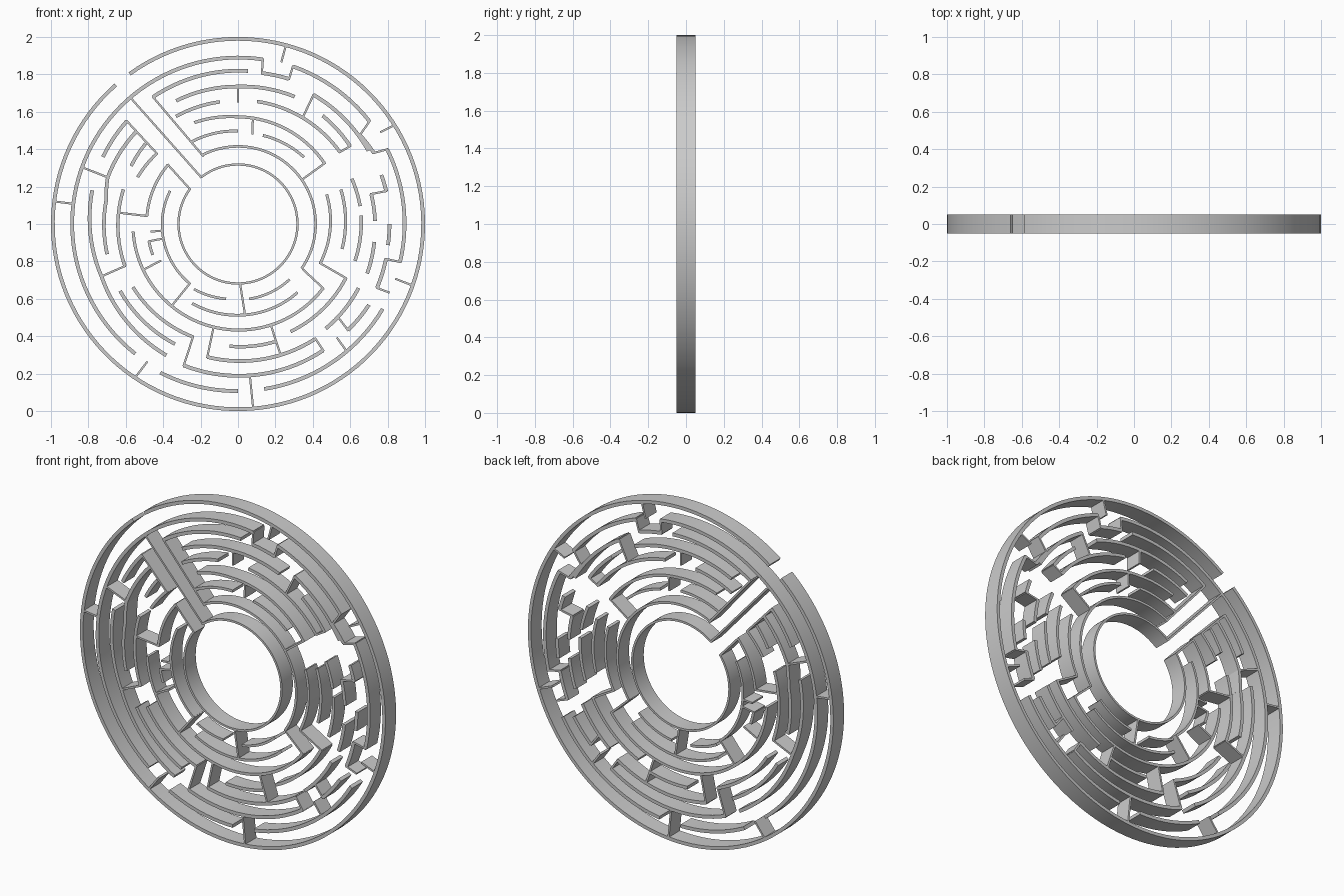
import bpy, bmesh, math

DEPTH = 0.05      # half depth of the disc
WALL = 0.011      # thickness of straight walls


def prism_strip(bm, left, right):
    """Solid strip between two (x, z) edge lines, spanning the disc depth."""
    rows = []
    for (ax, az), (bx, bz) in zip(left, right):
        rows.append([bm.verts.new(p) for p in (
            (ax, -DEPTH, az), (bx, -DEPTH, bz), (bx, DEPTH, bz), (ax, DEPTH, az))])
    for a, b in zip(rows, rows[1:]):
        for i in range(4):
            j = (i + 1) % 4
            bm.faces.new((a[i], a[j], b[j], b[i]))
    bm.faces.new(rows[0][::-1])
    bm.faces.new(rows[-1])


def polar(r, deg):
    a = math.radians(deg)
    return r * math.cos(a), 1 + r * math.sin(a)


def segment(bm, p, q):
    """Arc or straight wall between two polar points (radius, degrees)."""
    (r0, a0), (r1, a1) = p, q
    if abs(math.radians(a1 - a0)) * r0 > abs(r1 - r0):
        n = max(2, math.ceil(abs(a1 - a0) / 3))
        pts = [(r0 + (r1 - r0) * i / n, a0 + (a1 - a0) * i / n) for i in range(n + 1)]
        h = min(0.01, 0.0035 + 0.0085 * r0)
        prism_strip(bm, [polar(r - h, a) for r, a in pts], [polar(r + h, a) for r, a in pts])
    else:
        (x0, z0), (x1, z1) = polar(*p), polar(*q)
        d = math.hypot(x1 - x0, z1 - z0)
        ux, uz = (x1 - x0) / d, (z1 - z0) / d
        e, h = 0.005, WALL / 2
        x0, z0, x1, z1 = x0 - ux * e, z0 - uz * e, x1 + ux * e, z1 + uz * e
        prism_strip(bm, [(x0 - uz * h, z0 + ux * h), (x1 - uz * h, z1 + ux * h)],
                    [(x0 + uz * h, z0 - ux * h), (x1 + uz * h, z1 - ux * h)])


def walls(name, *paths):
    bm = bmesh.new()
    for path in paths:
        for p, q in zip(path, path[1:]):
            segment(bm, p, q)
    bmesh.ops.recalc_face_normals(bm, faces=bm.faces)
    me = bpy.data.meshes.new(name)
    bm.to_mesh(me)
    bm.free()
    ob = bpy.data.objects.new(name, me)
    bpy.context.collection.objects.link(ob)
    bpy.context.view_layer.objects.active = ob
    ob.select_set(True)
    bpy.ops.object.shade_smooth_by_angle(angle=math.radians(30))
    ob.select_set(False)


# Outer rim with its entrance gap and inward stubs
walls("outer_rim",
      [(.99, 131.3), (.99, 485.8)],
      [(.99, 75), (.90, 75)], [(.99, 32.3), (.91, 32.8)], [(.985, -19.4), (.895, -19.2)],
      [(.985, 173), (.89, 173)], [(.985, 236.2), (.885, 236.6)], [(.985, -85.3), (.825, -85.5)])

# Second ring with its notches
walls("second_ring",
      [(.885, 231.6), (.89, 81.4), (.817, 81), (.822, 70.6), (.892, 70.8), (.892, 38),
       (.807, 36.1), (.82, 27.6), (.892, 26.6), (.89, -13.2), (.813, -13.3),
       (.818, -24.7), (.885, -24.4)],
      [(.897, 242.4), (.893, 270)],
      [(.893, -81), (.897, -30.4)], [(.893, -49.5), (.81, -49)])

# Centre ring and the straight corridor leading to it
walls("centre_ring", [(.318, 144), (.318, 488.3)])
walls("corridor",
      [(.885, 130.4), (.32, 128.3)],
      [(.817, 123.8), (.409, 117.2)],
      [(.81, 137.2), (.575, 139)],
      [(.49, 139.8), (.318, 144)])

# Upper left and left passages
walls("left_passages",
      [(.81, 137.2), (.806, 153.6)],
      [(.735, 138), (.74, 160.3), (.716, 170), (.718, 193)], [(.885, 160), (.74, 160.3)],
      [(.655, 139), (.65, 151.5)], [(.575, 139), (.592, 155)],
      [(.80, 167), (.782, 201), (.80, 241.4)],
      [(.782, 201), (.645, 200.4), (.64, 163.2)],
      [(.64, 174.6), (.489, 175), (.49, 139.8)],
      [(.404, 154), (.41, 231)], [(.41, 185), (.465, 185)],
      [(.485, 191), (.485, 200)], [(.56, 205.8), (.46, 205.4)], [(.41, 191), (.485, 191)])

# Lower left and bottom passages
walls("bottom_passages",
      [(.725, 209.6), (.725, 242.3)],
      [(.655, 211), (.65, 248.3), (.81, 249), (.815, 304), (.74, 304), (.73, 257), (.575, 256.7)],
      [(.57, 288), (.735, 288)], [(.655, 266), (.66, 288)],
      [(.562, 184), (.57, 323), (.425, 325)],
      [(.56, 231), (.41, 231)],
      [(.49, 240), (.485, 311)], [(.485, 274.4), (.318, 272)],
      [(.42, 236), (.405, 261)], [(.405, 278.5), (.405, 313)])

# Right passages
walls("right_passages",
      [(.415, 117.2), (.415, -35)],
      [(.50, 18.5), (.487, -25.5), (.645, -26.6), (.64, -64)],
      [(.58, 18.6), (.572, -13.5)],
      [(.655, 21.7), (.66, 8.3)], [(.66, 4), (.656, -17.5)],
      [(.735, -7.5), (.74, -21)],
      [(.81, 18.9), (.812, 12.5), (.73, 12.7), (.733, 1.3)],
      [(.81, 0), (.81, -8)],
      [(.73, -50), (.73, -28)], [(.735, -43), (.817, -44), (.823, -31.7)])

# Top passages
walls("top_passages",
      [(.817, 123.8), (.82, 86.3)],
      [(.737, 116.7), (.735, 90), (.745, 66)], [(.735, 90), (.655, 90)],
      [(.664, 120), (.66, 98.4)],
      [(.663, 81.2), (.667, 35.2), (.73, 34.8), (.735, 52)],
      [(.665, 58.7), (.80, 59.7), (.80, 29.3)],
      [(.59, 113.3), (.573, 90), (.565, 35), (.415, 34.7)], [(.573, 82), (.49, 81)],
      [(.505, 119.5), (.497, 90)], [(.492, 74.3), (.502, 45.4)])
